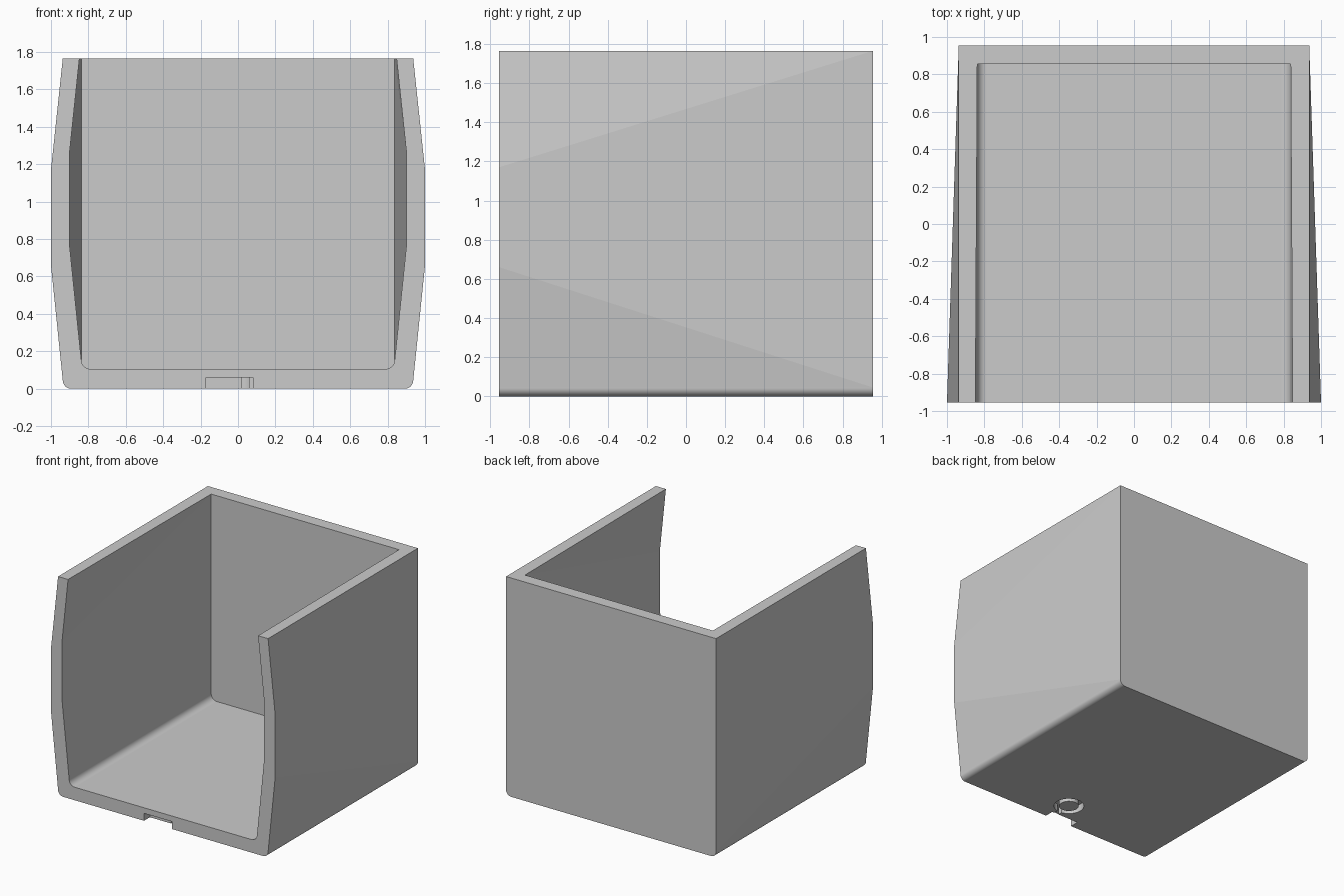
import bpy, bmesh
from math import sin, cos, pi

if "Cube" in bpy.data.objects:
    bpy.data.objects.remove(bpy.data.objects["Cube"], do_unlink=True)

FRONT, BACK, WALL, TOP = -0.955, 0.955, 0.1, 1.765
ARC = 10

grey = bpy.data.materials.new("light grey")
grey.use_nodes = True
grey.diffuse_color = (0.6, 0.6, 0.6, 1)
grey.node_tree.nodes["Principled BSDF"].inputs["Base Color"].default_value = (0.6, 0.6, 0.6, 1)


def make_object(name, bm):
    bmesh.ops.recalc_face_normals(bm, faces=bm.faces[:])
    mesh = bpy.data.meshes.new(name)
    bm.to_mesh(mesh)
    bm.free()
    mesh.materials.append(grey)
    obj = bpy.data.objects.new(name, mesh)
    bpy.context.collection.objects.link(obj)
    return obj


def profile(x_side, floor, radius, uppers):
    """Open U outline from the left top, under the floor, to the right top."""
    half = [(x_side - radius + radius * sin(i * pi / 2 / ARC),
             floor + radius - radius * cos(i * pi / 2 / ARC)) for i in range(ARC + 1)]
    half += uppers
    return [(-x, z) for x, z in reversed(half)] + half


# Tray shell: bulging front outline lofted to a straight back outline
bm = bmesh.new()
cache = {}


def vert(x, y, z):
    key = (round(x, 5), round(y, 5), round(z, 5))
    if key not in cache:
        cache[key] = bm.verts.new(key)
    return cache[key]


def face(verts, smooth=False):
    verts = list(dict.fromkeys(verts))
    if len(verts) > 2:
        bm.faces.new(verts).smooth = smooth


def loft(x_side, floor, radius, bulge, back_y):
    x_mid, z_low, z_high, x_top = bulge
    front = profile(x_side, floor, radius, [(x_mid, z_low), (x_mid, z_high), (x_top, TOP)])
    back = profile(x_side, floor, radius,
                   [(x_side, floor + radius), (x_side, TOP), (x_side, TOP)])
    a = [vert(x, FRONT, z) for x, z in front]
    b = [vert(x, back_y, z) for x, z in back]
    for i in range(len(a) - 1):
        on_arc = 3 <= i < 3 + ARC or 4 + ARC <= i < 4 + 2 * ARC
        face([a[i], a[i + 1], b[i + 1], b[i]], on_arc)
    face(b)
    return a, b


outer_f, outer_b = loft(0.937, 0, 0.045, (1.0, 0.66, 1.17, 0.937), BACK)
inner_f, inner_b = loft(0.838, 0.105, 0.05, (0.902, 0.78, 1.25, 0.848), BACK - WALL)

# Front rim and top rim close the shell
face(outer_f + inner_f[::-1])
face([outer_f[0], outer_b[0], outer_b[-1], outer_f[-1],
      inner_f[-1], inner_b[-1], inner_b[0], inner_f[0]])
tray = make_object("tray_shell", bm)


# Shallow catch recess under the front edge: ring groove and slots
def box_cutter(name, x0, x1, y0, y1, z0=-0.03, z1=0.06):
    bm = bmesh.new()
    bmesh.ops.create_cube(bm, size=1)
    for v in bm.verts:
        v.co = (x1 if v.co.x > 0 else x0, y1 if v.co.y > 0 else y0, z1 if v.co.z > 0 else z0)
    return make_object(name, bm)


def ring_cutter(name, cx, cy, r_in, r_out, z0=-0.03, z1=0.06, n=40):
    bm = bmesh.new()
    section = [(r_in, z0), (r_out, z0), (r_out, z1), (r_in, z1)]
    rings = [[bm.verts.new((cx + r * cos(2 * pi * k / n), cy + r * sin(2 * pi * k / n), z))
              for r, z in section] for k in range(n)]
    for k in range(n):
        p, q = rings[k], rings[(k + 1) % n]
        for j in range(4):
            m = (j + 1) % 4
            bm.faces.new((p[j], q[j], q[m], p[m]))
    return make_object(name, bm)


cutters = [ring_cutter("ring_cutter", 0.04, -0.73, 0.075, 0.115),
           box_cutter("front_slot_cutter", -0.17, 0.08, FRONT - 0.05, -0.88),
           box_cutter("link_slot_cutter", 0.02, 0.06, -0.9, -0.82)]
for cutter in cutters:
    cutter.hide_render = True
    mod = tray.modifiers.new("recess", "BOOLEAN")
    mod.operation = "DIFFERENCE"
    mod.solver = "EXACT"
    mod.object = cutter

# Bake the cuts and discard the cutters
bpy.context.view_layer.update()
graph = bpy.context.evaluated_depsgraph_get()
baked = bpy.data.meshes.new_from_object(tray.evaluated_get(graph))
tray.modifiers.clear()
tray.data = baked
baked.materials.clear()
baked.materials.append(grey)
for poly in baked.polygons:
    poly.material_index = 0
for cutter in cutters:
    bpy.data.objects.remove(cutter, do_unlink=True)
